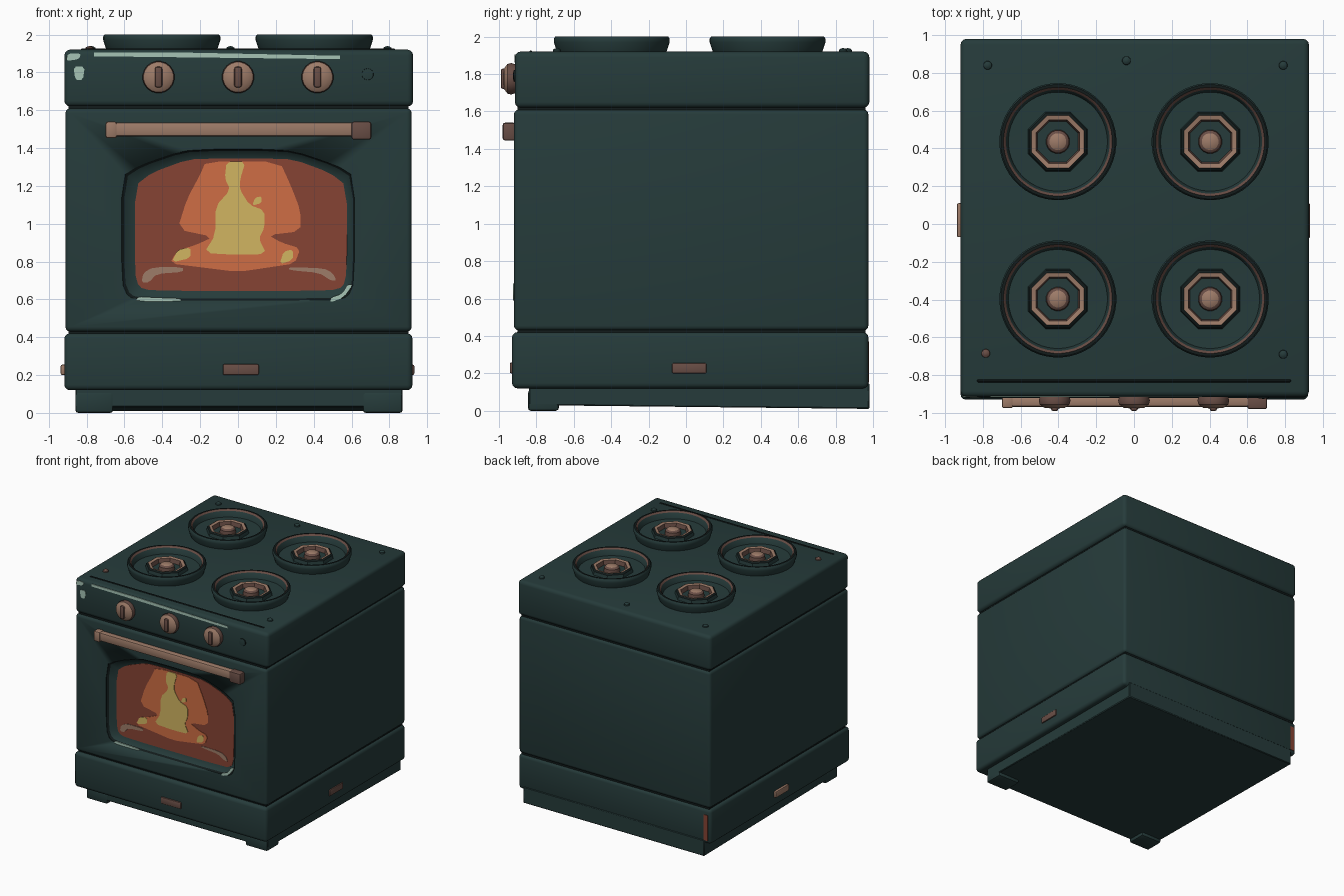
import bpy, bmesh, math

if "Cube" in bpy.data.objects:
    bpy.data.objects.remove(bpy.data.objects["Cube"])


def material(name, r, g, b):
    m = bpy.data.materials.new(name)
    m.diffuse_color = (r, g, b, 1)
    m.use_nodes = True
    m.node_tree.nodes["Principled BSDF"].inputs["Base Color"].default_value = m.diffuse_color
    return m


GREEN = material("dark green enamel", 0.019, 0.044, 0.043)
BLACK = material("black green gap", 0.006, 0.011, 0.011)
TAN = material("tan brass", 0.34, 0.20, 0.14)
BROWN = material("dark brown brass", 0.14, 0.075, 0.06)
RED = material("dark red glow", 0.24, 0.056, 0.034)
ORANGE = material("orange flame", 0.62, 0.155, 0.058)
YELLOW = material("yellow flame", 0.64, 0.46, 0.12)
MINT = material("pale mint edge", 0.38, 0.55, 0.46)


def finish(name, bm, mats, angle=40):
    bmesh.ops.recalc_face_normals(bm, faces=bm.faces)
    me = bpy.data.meshes.new(name)
    bm.to_mesh(me)
    bm.free()
    for m in mats:
        me.materials.append(m)
    for p in me.polygons:
        p.use_smooth = True
    me.set_sharp_from_angle(angle=math.radians(angle))
    ob = bpy.data.objects.new(name, me)
    bpy.context.collection.objects.link(ob)
    return ob


def box(name, x, y, z, mat, bevel=0.0, seg=3, slope=0.0):
    """Box from (min, max) ranges; slope lowers the back of the bottom."""
    bm = bmesh.new()
    bmesh.ops.create_cube(bm, size=1)
    for v in bm.verts:
        if v.co.z < 0 and v.co.y > 0:
            dz = -slope
        else:
            dz = 0
        v.co = [r[0] if c < 0 else r[1] for c, r in zip(v.co, (x, y, z))]
        v.co.z += dz
    if bevel:
        bmesh.ops.bevel(bm, geom=bm.edges[:], offset=bevel, segments=seg,
                        profile=0.5, affect='EDGES')
    return finish(name, bm, [mat])


def lathe(name, centre, profile, mats, n=40, front=False, closed=False):
    """Turn (radius, height) points round z, or round -y when front is set.
    mats holds one material per profile segment, or a single one."""
    cx, cy, cz = centre
    bm = bmesh.new()
    rings = []
    for r, h in profile:
        ring = []
        for i in range(n):
            a = math.tau * (i + 0.5) / n
            u, w = r * math.cos(a), r * math.sin(a)
            ring.append(bm.verts.new((cx + u, cy - h, cz + w) if front
                                     else (cx + u, cy + w, cz + h)))
        rings.append(ring)
    slots = list(dict.fromkeys(mats))
    count = len(profile) - (0 if closed else 1)
    for s in range(count):
        a, b = rings[s], rings[(s + 1) % len(rings)]
        for i in range(n):
            j = (i + 1) % n
            f = bm.faces.new((a[i], a[j], b[j], b[i]))
            f.material_index = slots.index(mats[s % len(mats)])
    bmesh.ops.remove_doubles(bm, verts=bm.verts, dist=1e-5)
    return finish(name, bm, slots)


def loft(name, loops, mats):
    """Solid through loops of (x, y, z) points; mats: one per band, then the end."""
    bm = bmesh.new()
    rings = [[bm.verts.new(p) for p in lp] for lp in loops]
    slots = list(dict.fromkeys(mats))
    for s, (a, b) in enumerate(zip(rings, rings[1:])):
        for i in range(len(a)):
            j = (i + 1) % len(a)
            bm.faces.new((a[i], a[j], b[j], b[i])).material_index = slots.index(mats[s])
    bm.faces.new(rings[0])
    bm.faces.new(rings[-1]).material_index = slots.index(mats[-1])
    return finish(name, bm, slots)


def rounded(pts):
    """Cut the corners of a closed outline once."""
    out = []
    for (a, b), (c, d) in zip(pts, pts[1:] + pts[:1]):
        out += [(a * .8 + c * .2, b * .8 + d * .2), (a * .2 + c * .8, b * .2 + d * .8)]
    return out


def plate(name, pts, y, mat, thick=0.004, smooth=True):
    pts = rounded(pts) if smooth else pts
    loft(name, [[(a, y, b) for a, b in pts], [(a, y - thick, b) for a, b in pts]], [mat, mat])


def mirrored(half, cx):
    return [(cx + a, b) for a, b in half] + [(cx - a, b) for a, b in reversed(half)]


# Cabinet: base, front feet, drawer, oven body, control panel, dark gaps
box("base", (-0.86, 0.87), (-0.84, 0.98), (0.03, 0.15), GREEN, 0.006, 1, slope=0.02)
for side, x in (("left", (-0.86, -0.66)), ("right", (0.66, 0.87))):
    box(side + "_front_foot", x, (-0.845, -0.68), (0.0, 0.11), GREEN, 0.015, 2)
box("drawer", (-0.918, 0.922), (-0.93, 0.975), (0.12, 0.42), GREEN, 0.028)
body = box("oven_body", (-0.912, 0.918), (-0.92, 0.975), (0.43, 1.61), GREEN, 0.025)
box("control_panel", (-0.918, 0.926), (-0.915, 0.98), (1.62, 1.92), GREEN, 0.03)
for name, z in (("lower_gap", 0.425), ("upper_gap", 1.615)):
    box(name, (-0.895, 0.90), (-0.90, 0.96), (z - 0.04, z + 0.04), BLACK)

# Window recess cut into the oven door
outer = rounded(mirrored([(0.49, 0.595), (0.58, 0.61), (0.615, 0.69), (0.615, 1.25),
                          (0.52, 1.31), (0.30, 1.385), (0.12, 1.395)], 0.0))
inner = rounded(mirrored([(0.47, 0.645), (0.54, 0.665), (0.56, 0.74), (0.56, 1.20),
                          (0.47, 1.27), (0.28, 1.34), (0.12, 1.345)], 0.015))
mid = [(a * .8 + c * .2, b * .8 + d * .2) for (a, b), (c, d) in zip(outer, inner)]
layers = ((outer, -0.97), (outer, -0.917), (mid, -0.905), (inner, -0.875))
cutter = loft("window_cutter", [[(a, y, b) for a, b in o] for o, y in layers],
              [BLACK, BLACK, GREEN, BLACK])
cutter.hide_render = True
cutter.hide_set(True)
cut = body.modifiers.new("window recess", 'BOOLEAN')
cut.operation = 'DIFFERENCE'
cut.solver = 'EXACT'
cut.material_mode = 'TRANSFER'
cut.object = cutter

# Glowing glass and flames in thin layers
plate("window_glass", inner, -0.872, RED, 0.007, smooth=False)
plate("flame_outer", [(-0.17, 1.33), (0.22, 1.33), (0.28, 1.2), (0.33, 1.07), (0.33, 0.96),
                      (0.16, 0.94), (0.23, 0.90), (0.33, 0.87), (0.30, 0.79), (0.17, 0.77),
                      (0, 0.745), (-0.2, 0.77), (-0.36, 0.79), (-0.32, 0.86), (-0.23, 0.885),
                      (-0.13, 0.93), (-0.32, 0.97), (-0.27, 1.13), (-0.2, 1.26)], -0.879, ORANGE)
plate("flame_inner", [(-0.06, 1.33), (0.04, 1.33), (0.01, 1.23), (0.01, 1.18), (0.06, 1.1),
                      (0.14, 1.07), (0.14, 0.98), (0.11, 0.92), (0.15, 0.84), (0, 0.835),
                      (-0.18, 0.845), (-0.12, 0.94), (-0.12, 1.09), (-0.04, 1.18),
                      (-0.07, 1.24)], -0.883, YELLOW)
for name, x, z, w, h in (("left_ember", -0.30, 0.835, 0.05, 0.04),
                         ("right_ember", 0.255, 0.825, 0.035, 0.04),
                         ("spark", 0.10, 1.12, 0.025, 0.025)):
    plate(name, [(x - w, z - h), (x + w, z - h * .4), (x + w, z + h), (x - w * .4, z + h * .7)],
          -0.883, YELLOW)

# Pale strokes on the glass and the frame edge
plate("left_glass_stroke", [(-0.51, 0.69), (-0.47, 0.69), (-0.43, 0.735), (-0.29, 0.745),
                            (-0.29, 0.77), (-0.45, 0.77), (-0.50, 0.74)], -0.879, TAN)
plate("right_glass_stroke", [(0.52, 0.70), (0.49, 0.70), (0.43, 0.74), (0.27, 0.755),
                             (0.27, 0.77), (0.45, 0.765), (0.50, 0.74)], -0.879, TAN)
plate("left_frame_stroke", [(-0.54, 0.59), (-0.30, 0.59), (-0.30, 0.605), (-0.44, 0.61),
                            (-0.53, 0.615)], -0.916, MINT, 0.008)
plate("right_frame_stroke", [(0.49, 0.585), (0.56, 0.61), (0.61, 0.68), (0.58, 0.68),
                             (0.55, 0.63), (0.49, 0.61)], -0.916, MINT, 0.008)
plate("panel_edge_stroke", [(-0.76, 1.885), (0.54, 1.87), (0.54, 1.888), (-0.3, 1.905),
                            (-0.76, 1.905)], -0.909, MINT, 0.008, smooth=False)
plate("panel_corner_stroke", [(-0.91, 1.86), (-0.84, 1.87), (-0.83, 1.90), (-0.90, 1.90)],
      -0.909, MINT, 0.008)
plate("panel_corner_spot", [(-0.86, 1.76), (-0.82, 1.76), (-0.81, 1.83), (-0.87, 1.83)],
      -0.912, MINT, 0.006)
box("back_corner_strip", (-0.893, -0.855), (0.97, 0.979), (0.15, 0.37), RED)

# Door handle bar with square ends
box("door_handle", (-0.68, 0.62), (-0.968, -0.915), (1.462, 1.535), TAN, 0.012, 2)
box("door_handle_left_end", (-0.70, -0.64), (-0.975, -0.91), (1.452, 1.54), TAN, 0.012, 2)
box("door_handle_right_end", (0.60, 0.705), (-0.98, -0.91), (1.445, 1.54), BROWN, 0.012, 2)

# Control knobs and the small indicator
for name, x in (("left", -0.42), ("middle", 0.0), ("right", 0.42)):
    lathe(name + "_knob", (x, -0.91, 1.775),
          [(0, 0), (0.078, 0), (0.085, 0.025), (0.08, 0.045), (0.055, 0.063), (0, 0.068)],
          [BROWN, BROWN, BROWN, TAN, TAN], 20, front=True)
    box(name + "_knob_grip", (x - 0.02, x + 0.02), (-0.99, -0.94), (1.72, 1.83), BROWN, 0.012, 2)
lathe("indicator", (0.685, -0.91, 1.79), [(0, 0), (0.032, 0), (0.03, 0.012), (0, 0.016)],
      [BLACK, BLACK, GREEN], 14, front=True)

# Drawer pulls on the front and both sides
box("front_drawer_pull", (-0.08, 0.11), (-0.942, -0.92), (0.2, 0.258), BROWN, 0.008, 2)
box("right_drawer_pull", (0.91, 0.932), (-0.075, 0.11), (0.2, 0.255), BROWN, 0.008, 2)
box("left_drawer_pull", (-0.937, -0.91), (-0.07, 0.11), (0.2, 0.255), TAN, 0.008, 2)

# Four burners: dish ring, eight-sided grate, cap
dish = [(0, -0.01), (0.29, -0.01), (0.297, 0.01), (0.31, 0.05), (0.31, 0.07), (0.303, 0.08),
        (0.288, 0.08), (0.275, 0.068), (0.262, 0.02), (0, 0.012)]
grate = [(0.172, 0.01), (0.165, 0.045), (0.15, 0.055), (0.125, 0.05), (0.115, 0.01)]
cap = [(0, 0.005), (0.065, 0.005), (0.06, 0.045), (0.045, 0.058), (0, 0.064)]
for sx, x in (("left", -0.403), ("right", 0.403)):
    for sy, y in (("back", 0.436), ("front", -0.397)):
        at, name = (x, y, 1.92), sy + "_" + sx + "_burner_"
        lathe(name + "dish", at, dish, [GREEN] * 5 + [BLACK, BROWN] + [GREEN] * 2, 48)
        lathe(name + "grate", at, grate, [GREEN, BLACK, TAN, BROWN, GREEN], 8, closed=True)
        lathe(name + "cap", at, cap, [BROWN, BROWN, BROWN, TAN], 16)

# Cooktop screws and the front ridge
screws = ((-0.775, 0.84), (-0.04, 0.865), (0.79, 0.84), (-0.785, -0.685), (0.79, -0.69))
for i, (x, y) in enumerate(screws):
    lathe("cooktop_screw_%d" % (i + 1), (x, y, 1.915),
          [(0, 0), (0.024, 0), (0.022, 0.015), (0.012, 0.022), (0, 0.024)],
          [BROWN if i == 3 else GREEN], 12)
box("cooktop_ridge", (-0.83, 0.83), (-0.838, -0.822), (1.91, 1.925), BLACK, 0.004, 1)
